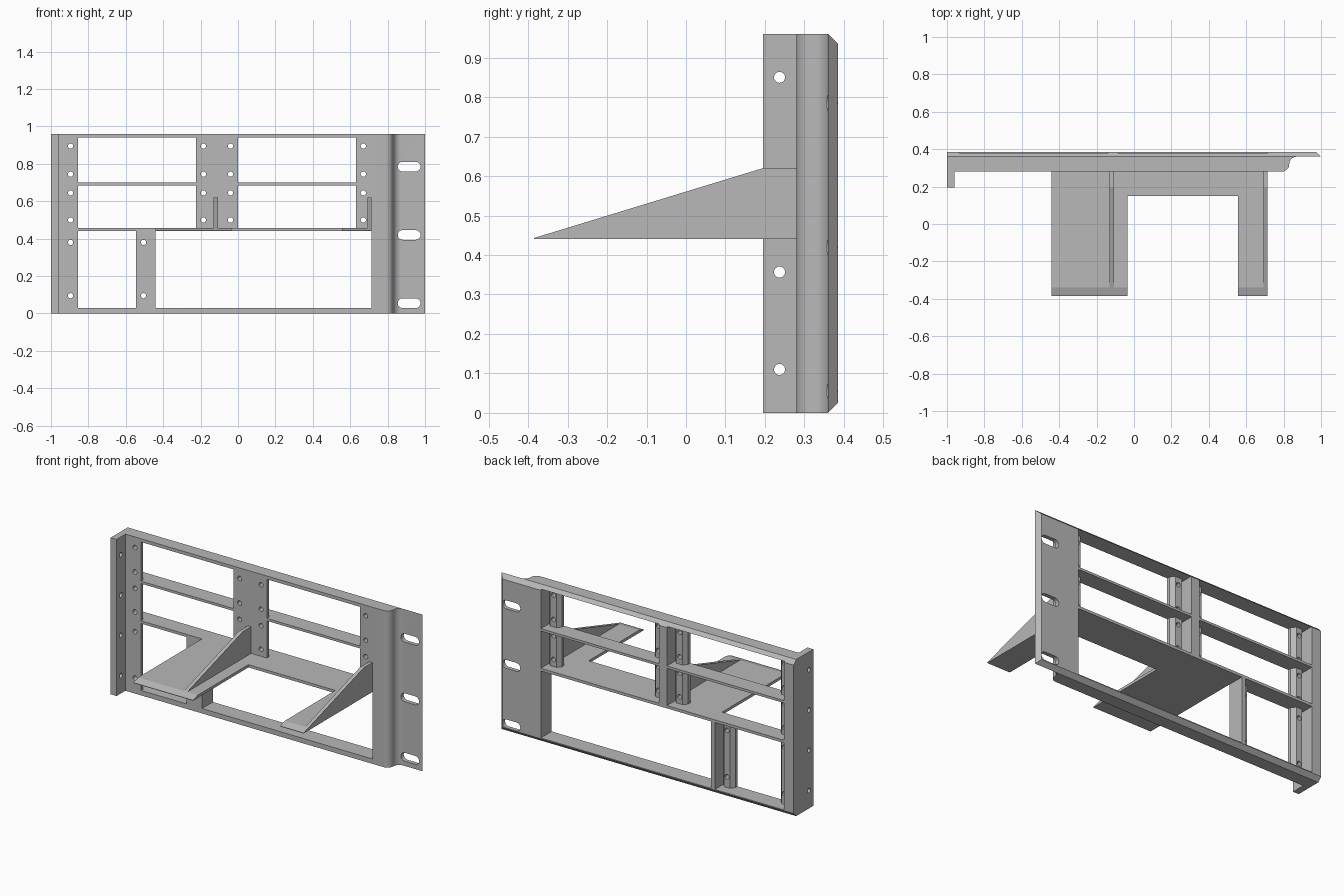
import bpy, bmesh, math
from mathutils import Vector

if "Cube" in bpy.data.objects:
    bpy.data.objects.remove(bpy.data.objects["Cube"])

grey = bpy.data.materials.new("plain grey")
grey.use_nodes = True
grey.diffuse_color = (0.48, 0.48, 0.48, 1)
grey.node_tree.nodes["Principled BSDF"].inputs["Base Color"].default_value = (0.48, 0.48, 0.48, 1)

ORDER = {"X": lambda p, h: (h, p[0], p[1]),
         "Y": lambda p, h: (p[0], h, p[1]),
         "Z": lambda p, h: (p[0], p[1], h)}


def prism(bm, pts, axis, a, b):
    """Extrude a closed outline along an axis from a to b."""
    place = ORDER[axis]
    face = bm.faces.new([bm.verts.new(place(p, a)) for p in pts])
    ext = bmesh.ops.extrude_face_region(bm, geom=[face])
    move = Vector(place((0, 0), b - a))
    bmesh.ops.translate(bm, vec=move, verts=[v for v in ext["geom"] if isinstance(v, bmesh.types.BMVert)])


def rect(x0, x1, y0, y1):
    return [(x0, y0), (x1, y0), (x1, y1), (x0, y1)]


def arc(cx, cy, r, start, end, n=8):
    return [(cx + r * math.cos(math.radians(start + (end - start) * i / n)),
             cy + r * math.sin(math.radians(start + (end - start) * i / n))) for i in range(n + 1)]


def circle(cx, cy, r=0.014):
    return arc(cx, cy, r, 0, 345, 23)


def slot(cx, cy, half, r):
    return arc(cx + half, cy, r, -90, 90) + arc(cx - half, cy, r, 90, 270)


def make(name, *prisms):
    bm = bmesh.new()
    for p in prisms:
        prism(bm, *p)
    bmesh.ops.recalc_face_normals(bm, faces=bm.faces)
    mesh = bpy.data.meshes.new(name)
    bm.to_mesh(mesh)
    bm.free()
    obj = bpy.data.objects.new(name, mesh)
    mesh.materials.append(grey)
    bpy.context.collection.objects.link(obj)
    return obj


def select(obj):
    bpy.ops.object.select_all(action="DESELECT")
    obj.select_set(True)
    bpy.context.view_layer.objects.active = obj


def cut(obj, *prisms):
    tool = make("cutter", *prisms)
    tool.hide_render = True
    mod = obj.modifiers.new("cut", "BOOLEAN")
    mod.operation, mod.solver, mod.object = "DIFFERENCE", "EXACT", tool
    select(obj)
    bpy.ops.object.modifier_apply(modifier=mod.name)
    bpy.data.objects.remove(tool)


def smooth(obj):
    select(obj)
    bpy.ops.object.shade_smooth_by_angle(angle=math.radians(30))


H, FRONT, BACK, EAR = 0.96, 0.28, 0.385, 0.36
SHELF0, SHELF1 = 0.44, 0.457

# Frame: plan outline with side flange on one end and rounded rack ear on the other
plan = [(-1, BACK), (-1, 0.195), (-0.96, 0.195), (-0.96, FRONT)]
plan += arc(0.79, 0.32, 0.04, -90, 0) + arc(0.87, 0.32, 0.04, 180, 90)
plan += [(1, EAR), (0.975, BACK)]
frame = make("frame", (plan, "Z", 0, H))

# Chamfers along the rear top and bottom edges
bevel = [(0.35, 0.97), (0.395, 0.925), (0.395, 0.97)]
cut(frame, (bevel, "X", -1.1, 1.1), ([(y, H - z) for y, z in bevel], "X", -1.1, 1.1))

# Window openings, ear slots and flange holes
tiers = [(SHELF1, 0.685), (0.70, 0.94)]
low = (0.03, SHELF0)
windows = [(x0, x1, z0, z1) for x0, x1 in ((-0.935, -0.14), (-0.085, 0.715)) for z0, z1 in tiers]
windows += [(-0.935, -0.465, *low), (-0.44, 0.715, *low)]
openings = [(rect(*w), "Y", 0.2, 0.5) for w in windows]
openings += [(slot(0.915, z, 0.035, 0.026), "Y", 0.3, 0.5) for z in (0.055, 0.42, 0.785)]
openings += [(circle(0.237, 0.11 + 0.2467 * i), "X", -1.1, -0.9) for i in range(4)]
cut(frame, *openings)
smooth(frame)


# Mounting strips: bevelled behind, drilled through
def strip(name, wall, edge, z0, z1, hole_z):
    s = 1 if edge > wall else -1
    outline = [(wall, FRONT), (edge, FRONT), (edge, 0.30), (edge - s * 0.02, 0.325),
               (wall + s * 0.02, 0.325), (wall, 0.30)]
    obj = make(name, (outline, "Z", z0, z1))
    cut(obj, *[(circle(edge - s * 0.04, z), "Y", 0.2, 0.5) for z in hole_z])
    smooth(obj)


for label, wall, edge in (("left_window_outer", -0.935, -0.855), ("left_window_inner", -0.14, -0.225),
                          ("right_window_inner", -0.085, 0), ("right_window_outer", 0.715, 0.63)):
    strip(label + "_lower_strip", wall, edge, *tiers[0], (0.5, 0.645))
    strip(label + "_upper_strip", wall, edge, *tiers[1], (0.745, 0.895))
strip("bottom_outer_strip", -0.935, -0.855, *low, (0.095, 0.38))
strip("bottom_inner_strip", -0.465, -0.545, *low, (0.095, 0.38))

# Shelf: U-shaped plate with tapered front tips
u_plan = [(-0.44, FRONT), (-0.44, -0.385), (-0.035, -0.385), (-0.035, 0.15),
          (0.555, 0.15), (0.555, -0.385), (0.715, -0.385), (0.715, FRONT)]
shelf = make("shelf", (u_plan, "Z", SHELF0, SHELF1))
slope = (0.62 - 0.443) / (0.195 + 0.385)
line = lambda y: (y, 0.443 + slope * (y + 0.385))
cut(shelf, ([line(-0.4), line(-0.3), (-0.4, 0.5)], "X", -0.6, 0.9))

# Triangular gussets bracing the shelf arms
start = -0.385 + (SHELF1 - 0.443) / slope
side = [(start, SHELF1), (FRONT, SHELF1), (FRONT, 0.62), (0.195, 0.62)]
for name, x0, x1 in (("inner_gusset", -0.13, -0.107), ("outer_gusset", 0.693, 0.715)):
    make(name, (side, "X", x0, x1))
